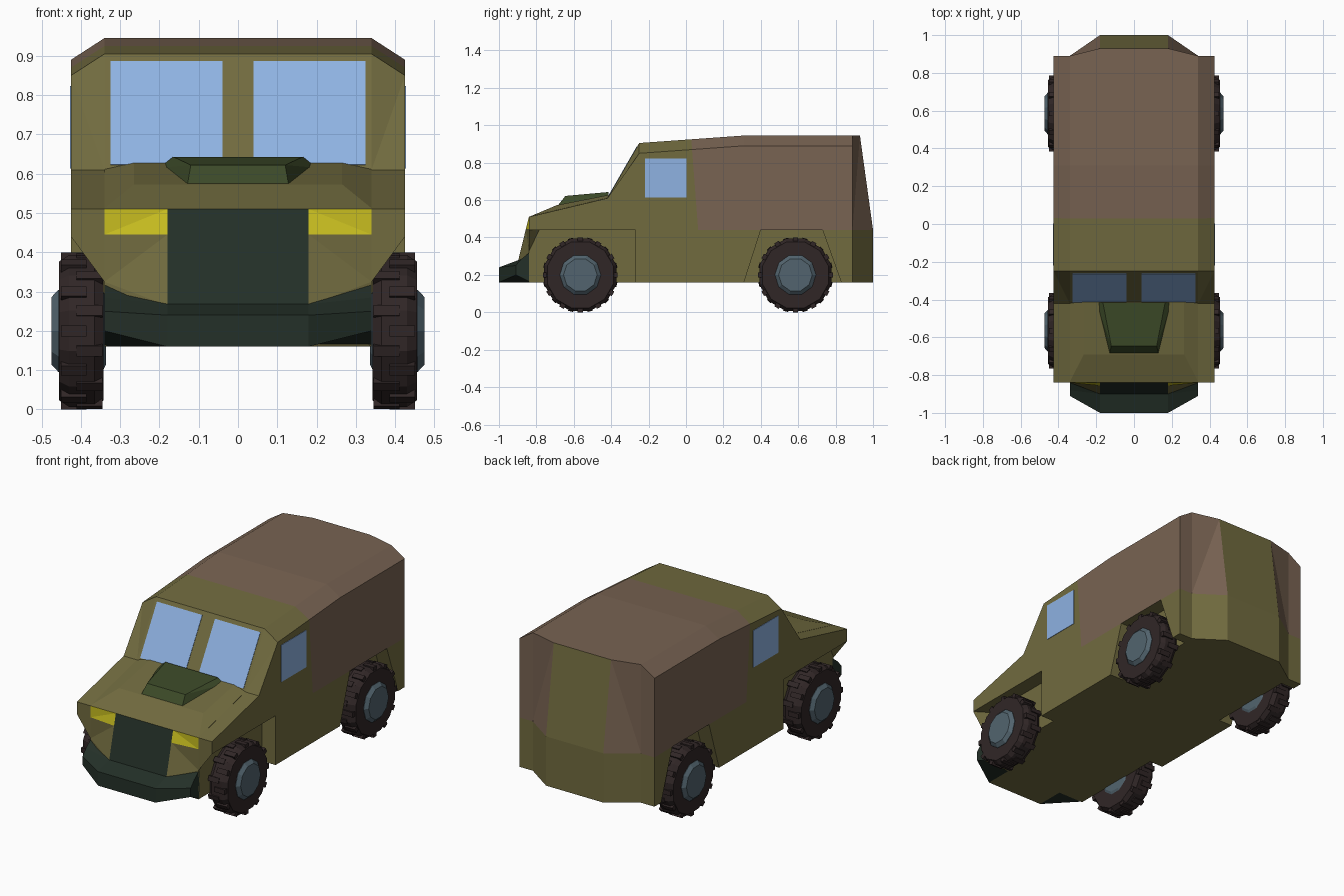
import bpy, bmesh, math
from mathutils import Vector, Matrix

if "Cube" in bpy.data.objects:
    bpy.data.objects.remove(bpy.data.objects["Cube"])


def material(name, r, g, b):
    lin = [((c / 255 + 0.055) / 1.055) ** 2.4 for c in (r, g, b)]
    m = bpy.data.materials.new(name)
    m.diffuse_color = (*lin, 1)
    m.use_nodes = True
    m.node_tree.nodes["Principled BSDF"].inputs["Base Color"].default_value = m.diffuse_color
    return m


OLIVE = material("olive_paint", 113, 107, 63)
CANVAS = material("brown_canvas", 120, 99, 82)
DARK = material("dark_green_trim", 36, 48, 40)
SCOOP = material("scoop_green", 60, 74, 40)
GLASS = material("blue_glass", 142, 178, 226)
LAMP = material("yellow_lamp", 200, 190, 32)
RUBBER = material("rubber", 48, 38, 38)
STEEL = material("blue_grey_steel", 82, 100, 110)


def loft(bm, sections):
    """Skin a row of (x, [(y, z), ...]) outlines and close both ends."""
    rings = [[bm.verts.new((x, y, z)) for y, z in pts] for x, pts in sections]
    n = len(rings[0])
    for a, b in zip(rings, rings[1:]):
        for i in range(n):
            j = (i + 1) % n
            bm.faces.new((a[i], a[j], b[j], b[i]))
    bm.faces.new(rings[0])
    bm.faces.new(rings[-1])
    bmesh.ops.recalc_face_normals(bm, faces=bm.faces[:])


def mirrored(sections):
    return [(-x, p) for x, p in reversed(sections)] + sections


def finish(name, bm, mats, rule=None):
    bmesh.ops.recalc_face_normals(bm, faces=bm.faces[:])
    if rule:
        for f in bm.faces:
            f.material_index = rule(f.calc_center_median(), f.normal)
    me = bpy.data.meshes.new(name)
    bm.to_mesh(me)
    bm.free()
    for m in mats:
        me.materials.append(m)
    ob = bpy.data.objects.new(name, me)
    bpy.context.collection.objects.link(ob)
    return ob


def plate(name, corners, out, mat, thick=0.005):
    """Thin slab lying on a surface, raised along the outward direction."""
    bm = bmesh.new()
    off = Vector(out).normalized() * thick
    pts = [Vector(c) for c in corners]
    for v in [p - off * 0.5 for p in pts] + [p + off * 0.5 for p in pts]:
        bm.verts.new(v)
    bmesh.ops.convex_hull(bm, input=bm.verts[:])
    bmesh.ops.dissolve_limit(bm, angle_limit=0.01, verts=bm.verts[:], edges=bm.edges[:])
    finish(name, bm, [mat])


# Body: core plus two side slabs with wheel-arch outlines
bm = bmesh.new()
core_mid = [(-.84, .51), (-.856, .445), (-.90, .265), (-.84, .16), (1, .16), (1, .44),
            (.93, .945), (.31, .945), (-.25, .905), (-.42, .61)]
core_side = [(-.84, .51), (-.84, .445), (-.84, .325), (-.84, .16), (.89, .16), (.89, .44),
             (.89, .945), (.31, .945), (-.25, .905), (-.42, .61)]
loft(bm, mirrored([(.18, core_mid), (.34, core_side)]))


def slab(front_z, drop):
    return [(-.84, .51), (-.84, front_z), (-.785, .44), (-.27, .44), (-.27, .16),
            (.31, .16), (.40, .44), (.73, .44), (.83, .16), (.89, .16), (.89, .44),
            (.89, .945 - drop), (.31, .945 - drop), (-.25, .905 - drop), (-.42, .61)]


for s in (-1, 1):
    loft(bm, [(s * .34, slab(.325, 0)), (s * .425, slab(.44, .055))])
bmesh.ops.triangulate(bm, faces=bm.faces[:])
# Cut the canvas borders into the mesh
for co, no in (((0, .065, .44), (0, 1, .076)), ((0, 0, .44), (0, 0, 1))):
    bmesh.ops.bisect_plane(bm, geom=bm.verts[:] + bm.edges[:] + bm.faces[:], dist=1e-5,
                           plane_co=co, plane_no=no)


def body_rule(c, n):
    if c.y < -.82 and n.y < -.3 and abs(c.x) < .34:
        if abs(c.x) < .18:
            return 2                      # grille
        return 3 if c.z > .446 else 0     # headlamps
    tailgate = n.y > .5 and abs(c.x) < .18
    if c.z > .442 and c.y + .076 * c.z > .0985 and not tailgate:
        return 1                          # canvas
    return 0


finish("body", bm, [OLIVE, CANVAS, DARK, LAMP], body_rule)

# Bumper, with an olive underside
bm = bmesh.new()
loft(bm, mirrored([
    (.18, [(-.83, .16), (-1, .16), (-1, .24), (-.90, .268), (-.83, .30)]),
    (.34, [(-.83, .16), (-.91, .20), (-.91, .25), (-.88, .285), (-.83, .325)])]))
finish("bumper", bm, [DARK, OLIVE], lambda c, n: 1 if n.z < -.95 and abs(c.x) < .1 else 0)

# Raised hood panel
bm = bmesh.new()
loft(bm, mirrored([
    (.265, [(-.84, .51), (-.69, .573), (-.41, .628), (-.41, .60)]),
    (.34, [(-.84, .51), (-.835, .512), (-.42, .611), (-.42, .60)])]))
finish("hood_panel", bm, [OLIVE])

# Hood scoop
bm = bmesh.new()
for s in (-1, 1):
    for x, y, z in ((.20, -.415, .615), (.13, -.69, .565), (.165, -.415, .643), (.12, -.645, .622)):
        bm.verts.new((s * x, y, z))
bmesh.ops.convex_hull(bm, input=bm.verts[:])
finish("hood_scoop", bm, [SCOOP])


# Windows
def shield(x, z):
    return (x, -.42 + (z - .61) * .576, z)


for s, side in ((-1, "left"), (1, "right")):
    plate(side + "_windscreen", [shield(s * x, z) for x, z in
                                 ((.04, .622), (.325, .622), (.325, .885), (.04, .885))],
          (0, -.866, .5), GLASS)
    plate(side + "_window", [(s * .425, y, z) for y, z in
                             ((-.22, .613), (.003, .613), (.003, .823), (-.22, .823))],
          (s, 0, 0), GLASS)


# Wheels: twelve-sided tyre with staggered lugs, ten-sided hub
def ring(cy, r, n):
    return [(cy + r * math.sin((i + .5) * math.tau / n), .2 - r * math.cos((i + .5) * math.tau / n))
            for i in range(n)]


for s, side in ((-1, "left"), (1, "right")):
    for cy, end in ((-.565, "front"), (.585, "rear")):
        bm = bmesh.new()
        loft(bm, [(s * x, ring(cy, r, 12)) for x, r in
                  ((.342, .183), (.365, .2), (.43, .2), (.455, .183))])
        for i in range(24):
            a = i * math.tau / 24
            x = s * (.378 if i % 2 else .418)
            bmesh.ops.create_cube(bm, size=1, matrix=Matrix.Translation((x, cy, .2))
                                  @ Matrix.Rotation(a, 4, 'X')
                                  @ Matrix.Translation((0, 0, .19))
                                  @ Matrix.Diagonal((.066, .028, .024 if i % 6 else .02, 1)))
        finish(f"{side}_{end}_tyre", bm, [RUBBER])
        bm = bmesh.new()
        loft(bm, [(s * x, ring(cy, r, 10)) for x, r in
                  ((.336, .09), (.345, .11), (.457, .11), (.475, .09))])
        finish(f"{side}_{end}_hub", bm, [STEEL])
